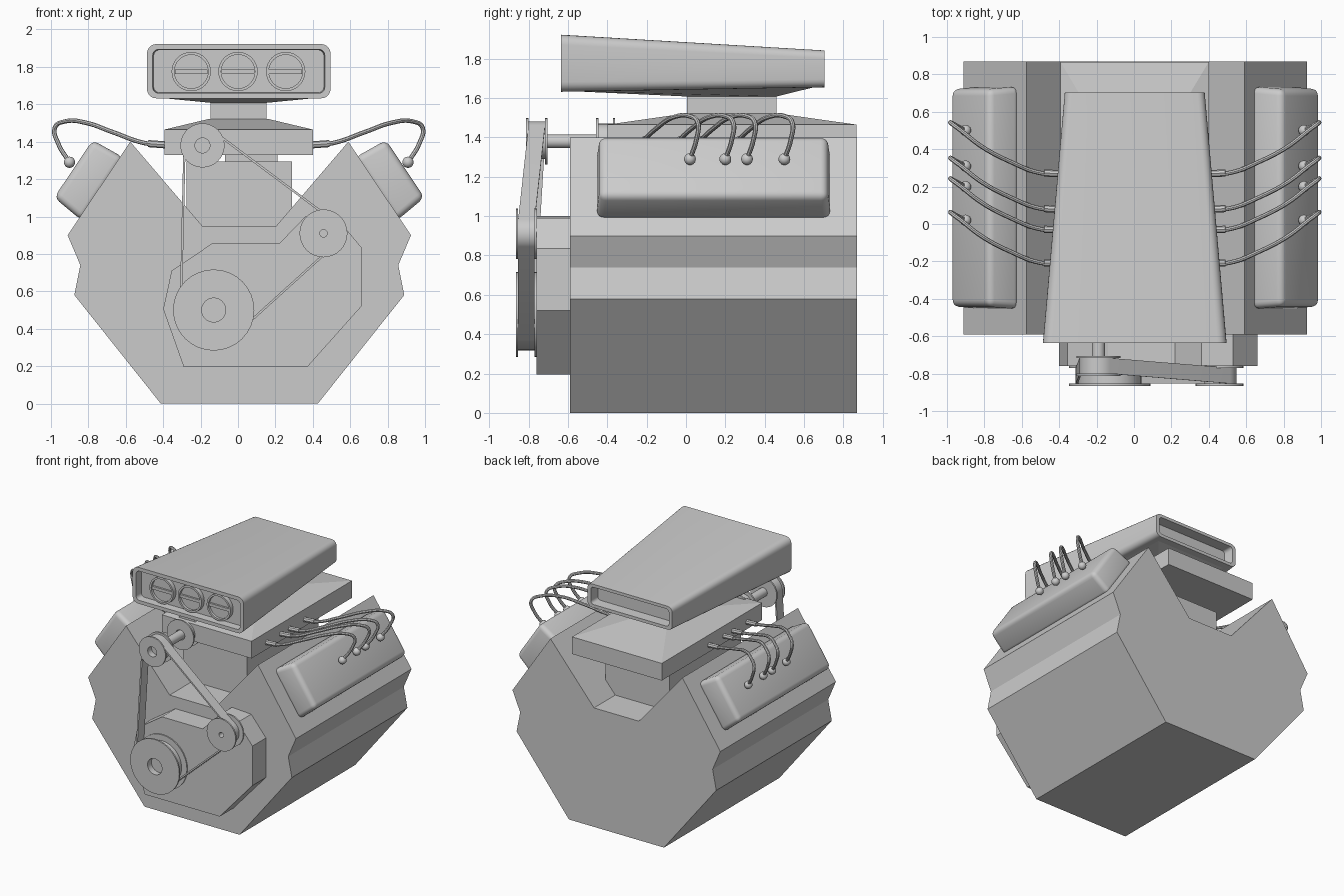
import bpy, bmesh
from math import sin, cos, pi, radians
from mathutils import Vector, geometry

if "Cube" in bpy.data.objects:
    bpy.data.objects.remove(bpy.data.objects["Cube"])


def finish(bm, name, smooth=True):
    bmesh.ops.recalc_face_normals(bm, faces=bm.faces)
    me = bpy.data.meshes.new(name)
    bm.to_mesh(me)
    bm.free()
    ob = bpy.data.objects.new(name, me)
    bpy.context.collection.objects.link(ob)
    if smooth:
        activate(ob)
        bpy.ops.object.shade_smooth_by_angle(angle=radians(30))
    return ob


def activate(ob):
    bpy.ops.object.select_all(action='DESELECT')
    ob.select_set(True)
    bpy.context.view_layer.objects.active = ob


def loft(name, rings, closed=False, smooth=True):
    """Skin equal-length rings; cap both ends, or close into a loop."""
    bm = bmesh.new()
    vs = [[bm.verts.new(p) for p in r] for r in rings]
    n = len(vs[0])
    pairs = list(zip(vs, vs[1:])) + ([(vs[-1], vs[0])] if closed else [])
    for a, b in pairs:
        for i in range(n):
            j = (i + 1) % n
            bm.faces.new((a[i], a[j], b[j], b[i]))
    if not closed:
        bm.faces.new(vs[0])
        bm.faces.new(vs[-1])
    return finish(bm, name, smooth)


def extrude_y(name, profile, y0, y1):
    return loft(name, [[(x, y, z) for x, z in profile] for y in (y0, y1)], smooth=False)


def rect(x0, x1, y0, y1, z):
    return [(x0, y0, z), (x1, y0, z), (x1, y1, z), (x0, y1, z)]


def lathe_y(name, cx, cz, profile, n=32):
    """Revolve (radius, y) pairs around a y-directed axis."""
    return loft(name, [[(cx + r * cos(2 * pi * i / n), y, cz + r * sin(2 * pi * i / n))
                        for i in range(n)] for r, y in profile])


def round_rect(w, z0, z1, y, r, seg=5):
    """Rounded rectangle in the xz plane, half width w."""
    pts = []
    for k, (cx, cz) in enumerate([(w - r, z1 - r), (r - w, z1 - r), (r - w, z0 + r), (w - r, z0 + r)]):
        for i in range(seg + 1):
            a = pi / 2 * (k + i / seg)
            pts.append((cx + 0.004 + r * cos(a), y, cz + r * sin(a)))
    return pts


# V-shaped engine block and front timing cover
half = [(.42, 0), (.882, .58), (.85, .74), (.918, .90), (.583, 1.40), (.198, .95)]
block = [(x + .007, z) for x, z in half] + [(.007 - x, z) for x, z in reversed(half)]
extrude_y("engine_block", block, -.59, .868)
extrude_y("timing_cover", [(-.29, .195), (.37, .195), (.66, .52), (.66, .835), (.53, .99), (.36, 1.0),
                           (.22, .855), (-.14, .855), (-.355, .71), (-.40, .505)], -.76, -.58)

# Rounded valve covers on the sloping faces of the block
for s, side in ((1, "right"), (-1, "left")):
    top, u, n = Vector((.583, 1.40)), Vector((.556, -.83)), Vector((.83, .556))

    def ring(u0, u1, y0, y1, h):
        out = []
        for a, y in ((u0, y0), (u1, y0), (u1, y1), (u0, y1)):
            p = top + u * a + n * h
            out.append((.007 + s * p.x, y, p.y))
        return out
    cover = loft("valve_cover_" + side, [ring(.09, .495, -.455, .735, -.02),
                                         ring(.105, .475, -.44, .72, .172)], smooth=False)
    bev = cover.modifiers.new("bevel", 'BEVEL')
    bev.width, bev.segments = .035, 4
    activate(cover)
    bpy.ops.object.modifier_apply(modifier="bevel")
    bpy.ops.object.shade_smooth_by_angle(angle=radians(30))

# Supercharger body in the valley, plenum above it and neck
loft("blower_body", [rect(-.275, .29, -.30, .60, z) for z in (.93, 1.295)], smooth=False)
loft("blower_spacer", [rect(-.07, .21, -.20, .50, z) for z in (1.28, 1.34)], smooth=False)
loft("plenum", [rect(-.393, .40, -.40, .867, 1.328), rect(-.393, .40, -.40, .867, 1.465),
                rect(-.155, .16, 0, .465, 1.522)], smooth=False)
loft("intake_neck", [rect(-.147, .153, .005, .46, z) for z in (1.51, 1.63)], smooth=False)

# Tapered air scoop with recessed ends and a sloping underside
loft("air_scoop", [round_rect(.455, 1.663, 1.89, -.575, .03), round_rect(.46, 1.66, 1.893, -.635, .03),
                   round_rect(.491, 1.632, 1.922, -.635, .05), round_rect(.374, 1.655, 1.842, .703, .04),
                   round_rect(.345, 1.68, 1.818, .703, .025), round_rect(.34, 1.683, 1.815, .62, .025)])
loft("scoop_base", [[(-.43, -.60, 1.636), (.44, -.60, 1.636), (.33, .67, 1.66), (-.32, .67, 1.66)],
                    rect(-.147, .153, .005, .46, 1.608)], smooth=False)

# Three throttle rings with butterfly bars
for i, x in enumerate((-.25, 0, .255)):
    lathe_y(f"throttle_ring_{i}", x, 1.775,
            [(.105, -.57), (.105, -.61), (.09, -.61), (.09, -.59)])
    loft(f"throttle_bar_{i}", [rect(x - .088, x + .088, -.605, -.58, z) for z in (1.763, 1.787)], smooth=False)


# Grooved pulleys: flanges, belt groove and a hub recess
def pulley(name, x, z, r, core, hole, yf, yb):
    t = .012
    lathe_y(name, x, z, [(hole, yf + .05), (hole, yf), (r, yf), (r, yf + t), (core, yf + t),
                         (core, yb - t), (r, yb - t), (r, yb), (hole, yb)])


wheels = [("crank_pulley", -.13, .50, .217, .17, .064, -.865, -.757),
          ("idler_pulley", .457, .91, .128, .08, .02, -.865, -.757),
          ("blower_pulley", -.19, 1.38, .118, .09, .04, -.812, -.705)]
for w in wheels:
    pulley(*w)
pulley("blower_drive_wheel", -.19, 1.38, .118, .09, .04, -.457, -.36)
lathe_y("blower_shaft", -.19, 1.38, [(.035, -.72), (.035, -.38)], 20)

# Drive belt: hull around the pulley cores
samples = []
for _, x, z, r, core, hole, yf, yb in wheels:
    for i in range(48):
        d = Vector((cos(i * pi / 24), sin(i * pi / 24)))
        samples.append((Vector((x, z)), d, core, (yf + yb) / 2))
hull = geometry.convex_hull_2d([c + d * (k + .012) for c, d, k, y in samples])


def belt_ring(extra, dy):
    out = []
    for i in hull:
        c, d, k, y = samples[i]
        p = c + d * (k + extra)
        out.append((p.x, y + dy, p.y))
    return out


loft("drive_belt", [belt_ring(.012, -.042), belt_ring(.012, .042),
                    belt_ring(0, .042), belt_ring(0, -.042)], closed=True)


# Ignition leads from plenum to valve covers
def tube(name, pts, radius):
    cu = bpy.data.curves.new(name, 'CURVE')
    cu.dimensions = '3D'
    cu.bevel_depth, cu.bevel_resolution, cu.resolution_u = radius, 2, 6
    cu.use_fill_caps = True
    sp = cu.splines.new('BEZIER')
    sp.bezier_points.add(len(pts) - 1)
    for b, p in zip(sp.bezier_points, pts):
        b.co = p
        b.handle_left_type = b.handle_right_type = 'AUTO'
    ob = bpy.data.objects.new(name, cu)
    bpy.context.collection.objects.link(ob)
    activate(ob)
    bpy.ops.object.convert(target='MESH')
    bpy.ops.object.shade_smooth_by_angle(angle=radians(40))


lead = [(.39, -.23, 1.383), (.50, -.228, 1.392), (.67, -.165, 1.45), (.82, -.085, 1.502),
        (.93, 0, 1.508), (.983, .04, 1.475), (.965, .033, 1.39), (.905, 0, 1.29)]
for s, side in ((1, "right"), (-1, "left")):
    for i, y0 in enumerate((.02, .20, .31, .50)):
        path = [(.004 + s * x, y0 + y, z) for x, y, z in lead]
        tube(f"ignition_lead_{side}_{i}", path, .012)
        tube(f"lead_connector_{side}_{i}", [path[0], (.004 + s * .485, y0 - .228, 1.39)], .019)
        bm = bmesh.new()
        bmesh.ops.create_uvsphere(bm, u_segments=16, v_segments=10, radius=.03)
        bmesh.ops.translate(bm, verts=bm.verts, vec=path[-1])
        finish(bm, f"lead_boot_{side}_{i}")
